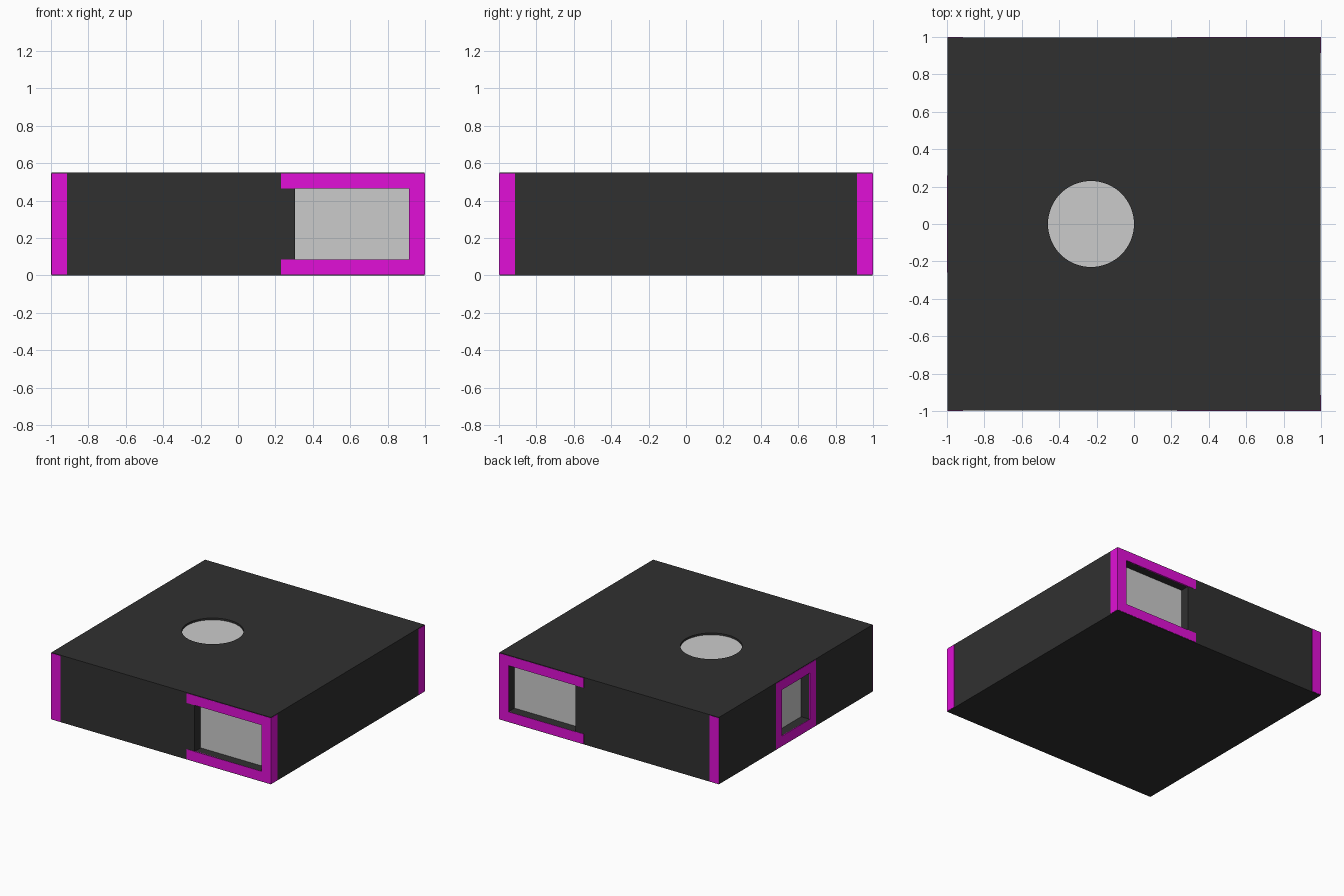
import bpy

if "Cube" in bpy.data.objects:
    bpy.data.objects.remove(bpy.data.objects["Cube"])

H = 0.55      # block height
S = 0.998     # half width of the dark body; trim stands proud to 1.0
D = 0.08      # window recess depth
B = 0.085     # trim width


def material(name, rgb):
    m = bpy.data.materials.new(name)
    m.diffuse_color = (*rgb, 1)
    m.use_nodes = True
    m.node_tree.nodes["Principled BSDF"].inputs["Base Color"].default_value = m.diffuse_color
    return m


dark = material("dark_shell", (0.03, 0.03, 0.03))
magenta = material("magenta_trim", (0.75, 0.005, 0.68))


def box(name, lo, hi, mat=None):
    bpy.ops.mesh.primitive_cube_add(size=1, location=[(a + b) / 2 for a, b in zip(lo, hi)])
    o = bpy.context.object
    o.name = name
    o.scale = [b - a for a, b in zip(lo, hi)]
    bpy.ops.object.transform_apply(location=False, rotation=False, scale=True)
    if mat:
        o.data.materials.append(mat)
    return o


def disc(name, r, z0, z1, mat=None):
    bpy.ops.mesh.primitive_cylinder_add(vertices=64, radius=r, depth=z1 - z0,
                                        location=(-0.23, 0, (z0 + z1) / 2))
    o = bpy.context.object
    o.name = name
    if mat:
        o.data.materials.append(mat)
    return o


def cut(target, cutter):
    mod = target.modifiers.new("cut", 'BOOLEAN')
    mod.operation = 'DIFFERENCE'
    mod.solver = 'EXACT'
    mod.object = cutter
    bpy.context.view_layer.objects.active = target
    bpy.ops.object.modifier_apply(modifier=mod.name)
    bpy.data.objects.remove(cutter)


Z0, Z1 = B, H - B          # window opening heights
T0, T1 = 0.005, H - 0.005  # trim heights
IN = 0.99                  # trim plates are sunk into the body to here

body = box("body", (-S, -S, 0), (S, S, H), dark)

# front and back: corner window, bars and corner posts
for side, label in ((-1, "front"), (1, "back")):
    def slab(name, x0, x1, z0, z1, ya, yb, mat=None):
        ys = sorted((side * ya, side * yb))
        return box(f"{label}_{name}", (x0, ys[0], z0), (x1, ys[1], z1), mat)

    cut(body, slab("cutter", 0.305, 1 - B, Z0, Z1, 1 - D - 0.01, 1.1, dark))
    slab("window_pane", 0.305, 1 - B, Z0, Z1, 1 - D - 0.01, 1 - D)
    slab("top_bar", 0.23, 1 - B, Z1, T1, IN, 1, magenta)
    slab("bottom_bar", 0.23, 1 - B, T0, Z0, IN, 1, magenta)
    slab("right_post_face", 1 - B, 1, T0, T1, IN, 1, magenta)
    slab("right_post_side", IN, 1, T0, T1, 1 - B, IN, magenta)
    slab("left_post_face", -S, -1 + B, T0, T1, IN, 1, magenta)

# left side: framed window in the middle
W, F = 0.18, 0.26
cut(body, box("side_cutter", (-1.1, -W, Z0), (-1 + D + 0.01, W, Z1), dark))
box("side_window_pane", (-1 + D, -W, Z0), (-1 + D + 0.01, W, Z1))
for name, y0, y1, z0, z1 in (("top", -F, F, Z1, T1), ("bottom", -F, F, T0, Z0),
                             ("front", -F, -W, Z0, Z1), ("back", W, F, Z0, Z1)):
    box(f"side_frame_{name}", (-1, y0, z0), (-IN, y1, z1), magenta)

# round skylight sunk into the roof
cut(body, disc("roof_cutter", 0.23, H - 0.025, H + 0.1, dark))
disc("skylight", 0.23, H - 0.025, H - 0.015)
